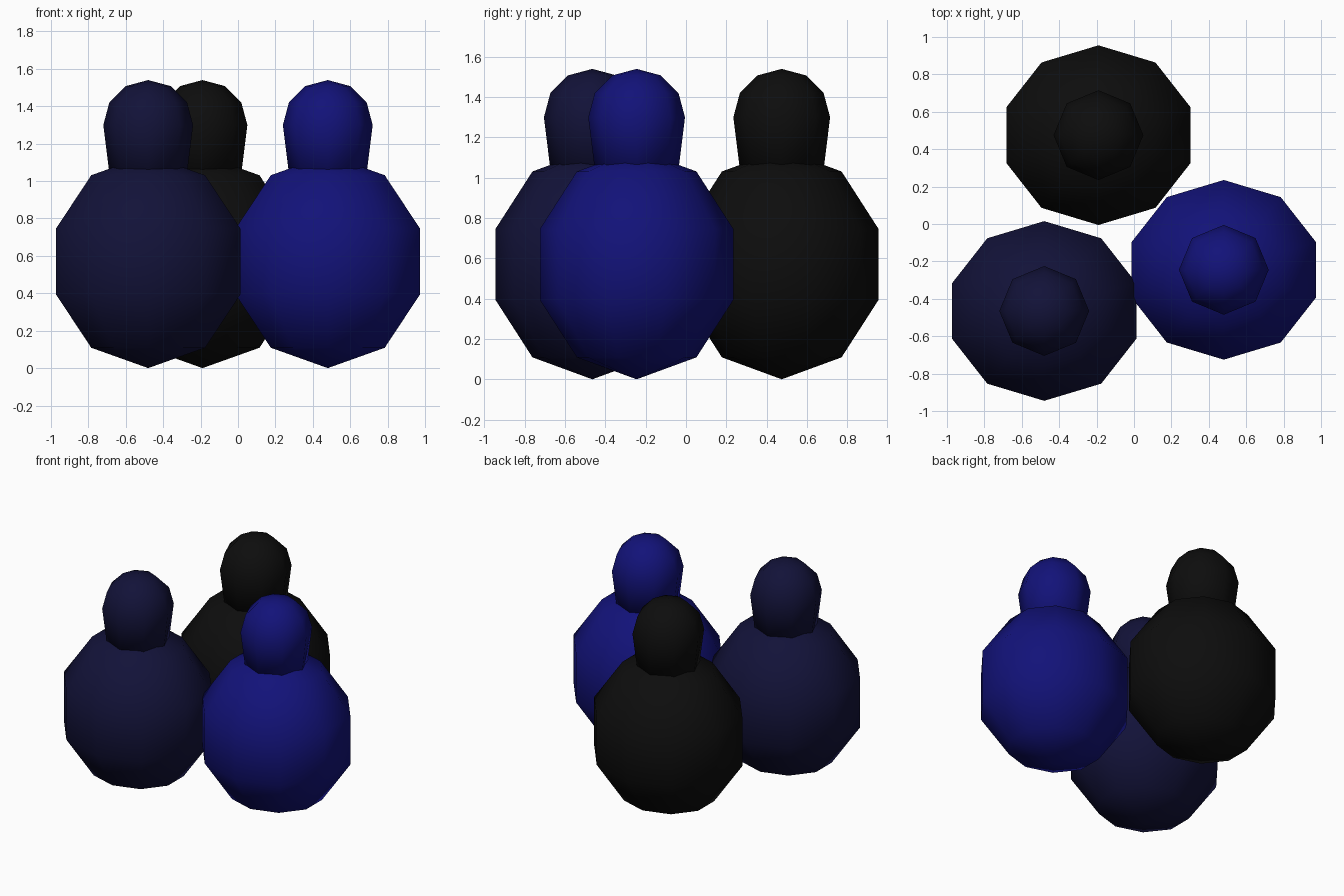
import bpy, bmesh, math
from mathutils import Matrix

cube = bpy.data.objects.get("Cube")
if cube:
    bpy.data.objects.remove(cube, do_unlink=True)


def make_material(name, color):
    mat = bpy.data.materials.new(name)
    mat.use_nodes = True
    mat.diffuse_color = (*color, 1)
    mat.node_tree.nodes["Principled BSDF"].inputs["Base Color"].default_value = (*color, 1)
    return mat


def finish(name, bm, mat, location):
    bmesh.ops.recalc_face_normals(bm, faces=bm.faces)
    for face in bm.faces:
        face.smooth = True
    mesh = bpy.data.meshes.new(name)
    bm.to_mesh(mesh)
    bm.free()
    mesh.materials.append(mat)
    obj = bpy.data.objects.new(name, mesh)
    obj.location = location
    bpy.context.collection.objects.link(obj)


def body(name, mat, x, y):
    # Faceted, slightly egg-shaped ball
    bm = bmesh.new()
    bmesh.ops.create_uvsphere(bm, u_segments=10, v_segments=5, radius=1,
                              matrix=Matrix.Diagonal((0.545, 0.505, 0.57, 1)))
    finish(name, bm, mat, (x, y, 0.57))


def head(name, mat, x, y):
    # Domed octagonal head whose neck tapers into the body
    bm = bmesh.new()
    bmesh.ops.create_uvsphere(bm, u_segments=8, v_segments=6, radius=0.24)
    low = [v for v in bm.verts if v.co.z < -0.01]
    bmesh.ops.delete(bm, geom=low, context='VERTS')
    rim = [e for e in bm.edges if e.is_boundary]
    new = bmesh.ops.extrude_edge_only(bm, edges=rim)["geom"]
    for v in new:
        if isinstance(v, bmesh.types.BMVert):
            v.co.x *= 0.85
            v.co.y *= 0.85
            v.co.z = -0.29
    bmesh.ops.holes_fill(bm, edges=[e for e in bm.edges if e.is_boundary])
    finish(name, bm, mat, (x, y, 1.30))


# Three figures standing together
for name, color, x, y in (
    ("black", (0.004, 0.004, 0.004), -0.19, 0.475),
    ("navy", (0.006, 0.006, 0.04), -0.48, -0.465),
    ("blue", (0.006, 0.006, 0.19), 0.48, -0.245),
):
    mat = make_material(name, color)
    body(name + "_body", mat, x, y)
    head(name + "_head", mat, x, y)
